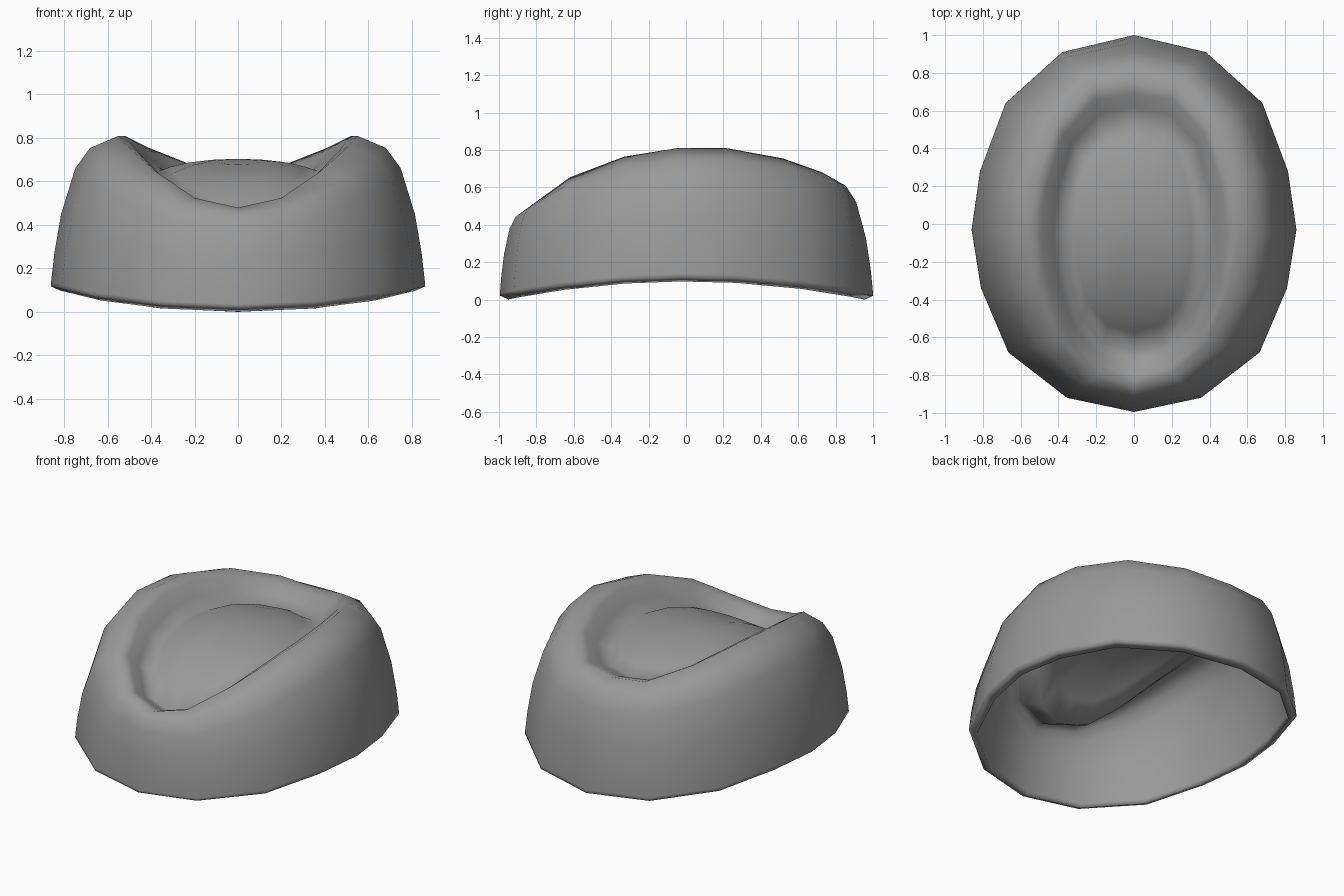
import bpy, bmesh
from mathutils import Vector

if "Cube" in bpy.data.objects:
    bpy.data.objects.remove(bpy.data.objects["Cube"])

THICK = .045

# Half outlines from back centre round to front centre: x, y, z
hem = [(0, 1.0), (.38, .91), (.68, .64), (.815, .28), (.86, -.03),
       (.81, -.34), (.665, -.68), (.355, -.92), (0, -.995)]
hem = [(x, y, .118 - .097 * y * y) for x, y in hem]
crest = [(0, .75, .66), (.22, .73, .68), (.41, .52, .755), (.52, .22, .81), (.55, -.05, .81),
         (.51, -.33, .765), (.39, -.62, .655), (.2, -.80, .525), (0, -.85, .48)]
crease = [(0, .55, .58), (.17, .50, .59), (.29, .37, .62), (.345, .12, .65), (.36, -.06, .65),
          (.34, -.30, .61), (.28, -.50, .53), (.16, -.63, .435), (0, -.67, .40)]
peak = (0, .02, .705)


def blend(a, b, across, up):
    """Outline between two others, with separate horizontal and vertical amounts."""
    return [(p[0] + (q[0] - p[0]) * across, p[1] + (q[1] - p[1]) * across,
             p[2] + (q[2] - p[2]) * up) for p, q in zip(a, b)]


def full_ring(bm, half):
    pts = half + [(-x, y, z) for x, y, z in half[-2:0:-1]]
    return [bm.verts.new(p) for p in pts]


# Rounded outer wall up to the crest, then the crease and the domed floor of the dent
outlines = [hem]
outlines += [blend(hem, crest, a, u) for a, u in
             [(.002, .03), (.05, .22), (.15, .48), (.36, .785), (.58, .92), (1, 1)]]
outlines += [blend(crest, crease, a, u) for a, u in [(.3, .2), (.65, .62), (1, 1)]]
outlines += [blend(crease, [peak] * 9, a, u) for a, u in [(.14, .33), (.36, .67), (.66, .91)]]

bm = bmesh.new()
rings = [full_ring(bm, o) for o in outlines]
n = len(rings[0])
for low, high in zip(rings, rings[1:]):
    for i in range(n):
        j = (i + 1) % n
        bm.faces.new((low[i], high[i], high[j], low[j]))
tip = bm.verts.new(peak)
for i in range(n):
    bm.faces.new((rings[-1][i], tip, rings[-1][(i + 1) % n]))

# Inner lining, open at the bottom, with the inside edge of the hem a little lower
bm.normal_update()
outer_faces = list(bm.faces)
lining = {v: bm.verts.new(v.co - v.normal * THICK) for v in list(bm.verts)}
for v in rings[0]:
    lining[v].co.z = v.co.z - .02
for f in outer_faces:
    bm.faces.new([lining[v] for v in reversed(f.verts)])
for i in range(n):
    a, b = rings[0][i], rings[0][(i + 1) % n]
    bm.faces.new((a, b, lining[b], lining[a]))

# Stand on the ground
lowest = min(v.co.z for v in bm.verts)
bmesh.ops.translate(bm, verts=bm.verts, vec=Vector((0, 0, -lowest)))
for f in bm.faces:
    f.smooth = True
mesh = bpy.data.meshes.new("hat_crown")
bm.to_mesh(mesh)
bm.free()
crown = bpy.data.objects.new("hat_crown", mesh)
bpy.context.collection.objects.link(crown)

# Dark grey felt
felt = bpy.data.materials.new("felt")
felt.diffuse_color = (.32, .32, .32, 1)
felt.use_nodes = True
felt.node_tree.nodes["Principled BSDF"].inputs["Base Color"].default_value = felt.diffuse_color
mesh.materials.append(felt)
